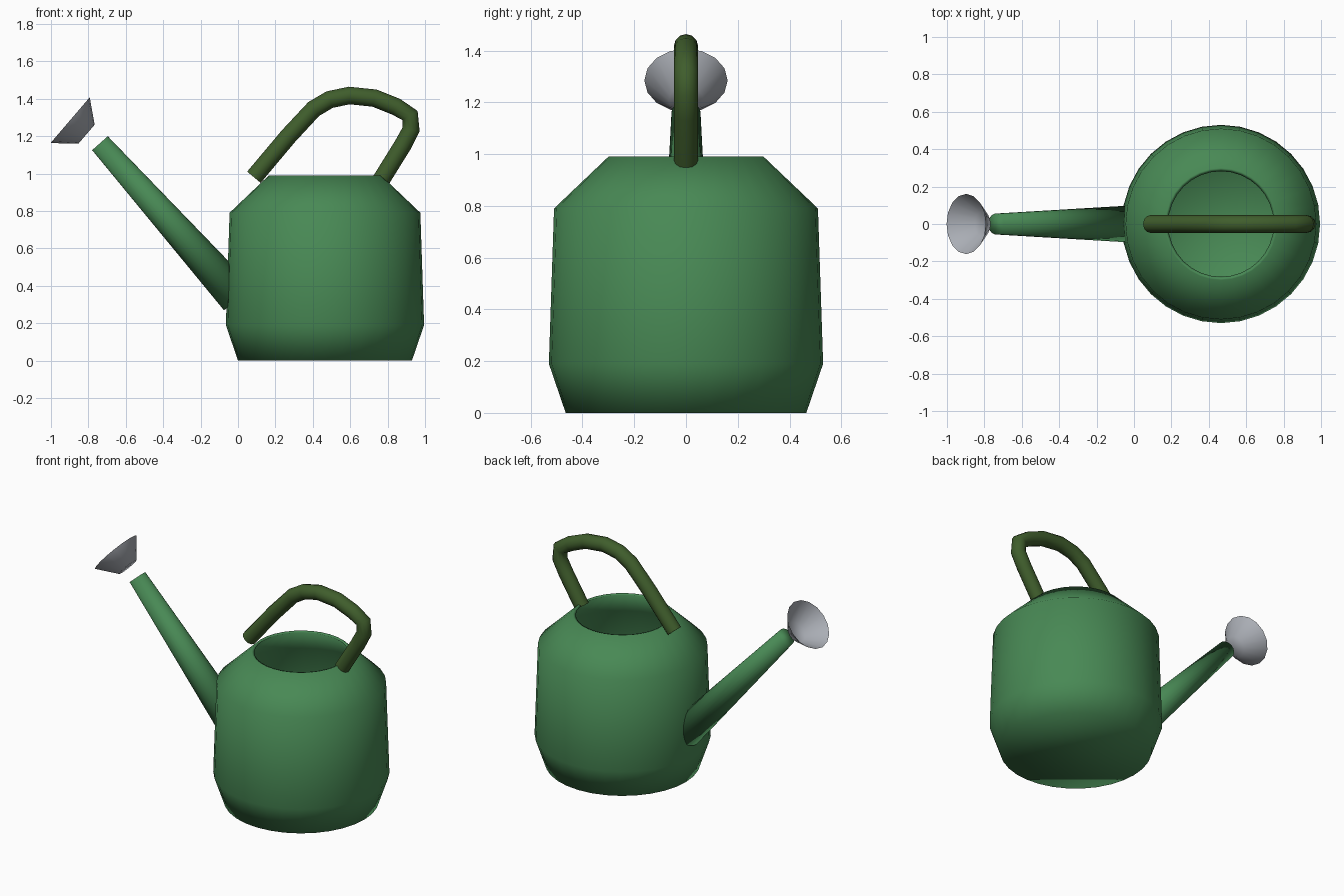
import bpy
import bmesh
import math
from mathutils import Vector

cube = bpy.data.objects.get("Cube")
if cube:
    bpy.data.objects.remove(cube, do_unlink=True)


def make_material(name, rgb):
    mat = bpy.data.materials.new(name)
    mat.use_nodes = True
    colour = (*rgb, 1.0)
    mat.diffuse_color = colour
    mat.node_tree.nodes["Principled BSDF"].inputs["Base Color"].default_value = colour
    return mat


green = make_material("leaf green", (0.065, 0.25, 0.09))
olive = make_material("dark olive", (0.05, 0.11, 0.025))
grey = make_material("pale grey", (0.40, 0.42, 0.46))


def revolve(name, profile, origin, axis, sides, mat, cap_start=True, cap_end=True):
    """Turn (radius, distance) pairs around an axis through origin."""
    bm = bmesh.new()
    turn = Vector(axis).to_track_quat("Z", "Y")
    rings = []
    for radius, distance in profile:
        ring = []
        for i in range(sides):
            a = math.tau * i / sides
            p = Vector((radius * math.cos(a), radius * math.sin(a), distance))
            ring.append(bm.verts.new(turn @ p + Vector(origin)))
        rings.append(ring)
    for low, high in zip(rings, rings[1:]):
        for i in range(sides):
            j = (i + 1) % sides
            bm.faces.new((low[i], low[j], high[j], high[i]))
    if cap_start:
        bm.faces.new(rings[0][::-1])
    if cap_end:
        bm.faces.new(rings[-1])
    mesh = bpy.data.meshes.new(name)
    bm.to_mesh(mesh)
    bm.free()
    mesh.shade_smooth()
    mesh.materials.append(mat)
    obj = bpy.data.objects.new(name, mesh)
    bpy.context.collection.objects.link(obj)
    return obj


# Body: open-topped shell, outside going up and inside coming back down
outer = [(0.465, 0), (0.53, 0.19), (0.51, 0.79), (0.30, 0.99)]
inner = [(0.282, 0.985), (0.495, 0.782), (0.515, 0.192), (0.455, 0.015)]
revolve("body", outer + inner, (0.465, 0, 0), (0, 0, 1), 32, green)

# Spout: tapered tube that ends just inside the body wall
root, tip = Vector((0.0, 0, 0.335)), Vector((-0.738, 0, 1.162))
revolve("spout", [(0.1, 0), (0.056, (tip - root).length)], root, tip - root, 24, green)

# Sprinkler head: hollow cone floating beyond the spout, open on its wide side
narrow, wide = Vector((-0.81, 0, 1.21)), Vector((-0.8975, 0, 1.285))
revolve("sprinkler_head", [(0.067, 0), (0.161, (wide - narrow).length)],
        narrow, wide - narrow, 16, grey, cap_end=False)

# Handle: round tube arching over the opening
path = [(0.085, 0.98), (0.27, 1.2), (0.405, 1.345), (0.49, 1.395), (0.595, 1.417),
        (0.73, 1.403), (0.845, 1.357), (0.92, 1.31), (0.925, 1.235), (0.88, 1.15),
        (0.765, 0.965)]
curve = bpy.data.curves.new("handle", "CURVE")
curve.dimensions = "3D"
curve.bevel_depth = 0.047
curve.bevel_resolution = 4
curve.use_fill_caps = True
spline = curve.splines.new("POLY")
spline.points.add(len(path) - 1)
for point, (x, z) in zip(spline.points, path):
    point.co = (x, 0, z, 1)
spline.use_smooth = True
curve.materials.append(olive)
handle = bpy.data.objects.new("handle", curve)
bpy.context.collection.objects.link(handle)
bpy.ops.object.select_all(action="DESELECT")
handle.select_set(True)
bpy.context.view_layer.objects.active = handle
bpy.ops.object.convert(target="MESH")
bpy.ops.object.shade_smooth()
